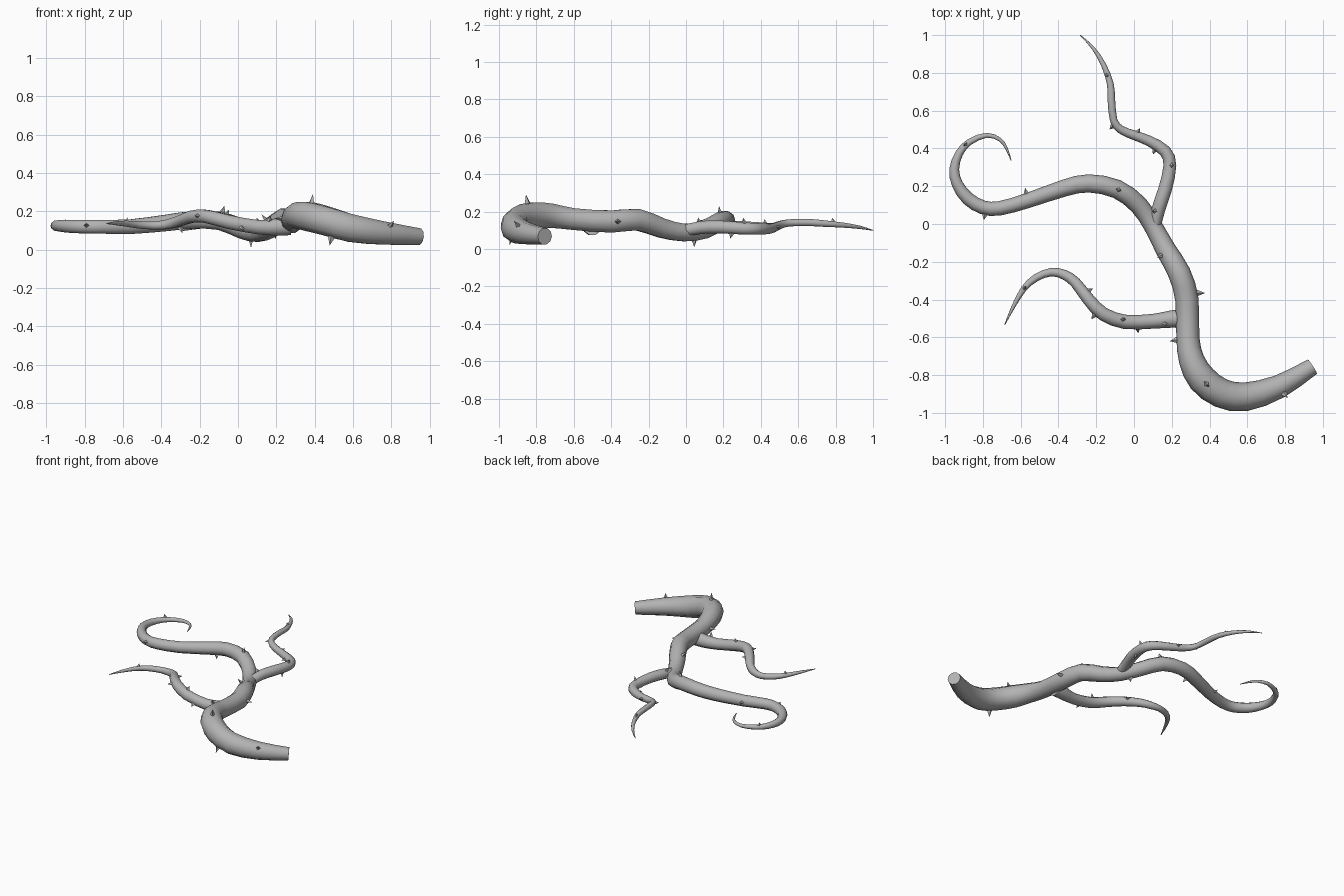
import bpy, bmesh, math
from mathutils import Vector

if "Cube" in bpy.data.objects:
    bpy.data.objects.remove(bpy.data.objects["Cube"])

bark = bpy.data.materials.new("grey bark")
bark.diffuse_color = (0.45, 0.45, 0.45, 1)
bark.use_nodes = True
bark.node_tree.nodes["Principled BSDF"].inputs["Base Color"].default_value = bark.diffuse_color
SIDES = 10


def smooth_path(pts, n=2):
    """Catmull-Rom through (x, y, z, radius) points."""
    p = [Vector(q) for q in pts]
    p = [2 * p[0] - p[1]] + p + [2 * p[-1] - p[-2]]
    out = []
    for i in range(1, len(p) - 2):
        a, b, c, d = p[i - 1:i + 3]
        for k in range(n):
            t = k / n
            out.append(0.5 * (2 * b + (c - a) * t + (2 * a - 5 * b + 4 * c - d) * t * t
                              + (3 * b - a - 3 * c + d) * t ** 3))
    return out + [p[-2]]


def finish(bm, name, smooth):
    bmesh.ops.recalc_face_normals(bm, faces=bm.faces)
    me = bpy.data.meshes.new(name)
    bm.to_mesh(me)
    bm.free()
    me.materials.append(bark)
    ob = bpy.data.objects.new(name, me)
    bpy.context.collection.objects.link(ob)
    if smooth:
        bpy.context.view_layer.objects.active = ob
        ob.select_set(True)
        bpy.ops.object.shade_smooth_by_angle(angle=math.radians(50))
        ob.select_set(False)


def tangent(path, i):
    a, b = path[max(i - 1, 0)], path[min(i + 1, len(path) - 1)]
    return (b.xyz - a.xyz).normalized()


def tube(name, path):
    bm = bmesh.new()
    rings = []
    for i, q in enumerate(path):
        t = tangent(path, i)
        u = t.cross(Vector((0, 0, 1))).normalized()
        v = u.cross(t)
        r = max(q.w, 0.002)
        rings.append([bm.verts.new(q.xyz + r * (u * math.cos(a) + v * math.sin(a)))
                      for a in (2 * math.pi * k / SIDES for k in range(SIDES))])
    for A, B in zip(rings, rings[1:]):
        for k in range(SIDES):
            j = (k + 1) % SIDES
            bm.faces.new((A[k], A[j], B[j], B[k]))
    bm.faces.new(rings[0])
    bm.faces.new(rings[-1])
    finish(bm, name, True)


def thorns(name, path, spots):
    """Four-sided spikes at the path point nearest (x, y), pointing along a direction."""
    bm = bmesh.new()
    for x, y, dx, dy, dz in spots:
        i = min(range(len(path)), key=lambda k: (path[k].x - x) ** 2 + (path[k].y - y) ** 2)
        t = tangent(path, i)
        # slide along the stem to the exact spot
        c = path[i].xyz + t * (Vector((x, y, path[i].z)) - path[i].xyz).dot(t)
        d = Vector((dx, dy, dz))
        d = (d - t * d.dot(t)).normalized()
        s = d.cross(t)
        r = path[i].w
        w = 0.011 + 0.14 * r
        base = c + d * r * 0.85
        tip = bm.verts.new(c + d * (r + 0.012 + 0.4 * r) - t * 0.006)
        ring = [bm.verts.new(base + o) for o in (t * w, s * w * 0.75, -t * w, -s * w * 0.75)]
        for k in range(4):
            bm.faces.new((ring[k], ring[(k + 1) % 4], tip))
        bm.faces.new(ring)
    finish(bm, name, False)


# main stem, from the thick cut end to the curled tip
main = smooth_path([
    (.945, -.755, .068, .045), (.77, -.86, .085, .062), (.59, -.915, .112, .076),
    (.46, -.895, .15, .078), (.36, -.82, .175, .078), (.305, -.72, .178, .068),
    (.285, -.6, .16, .061), (.28, -.4, .147, .062), (.24, -.26, .157, .06),
    (.165, -.13, .112, .054), (.1, -.01, .088, .049), (.025, .1, .105, .05),
    (-.09, .185, .15, .05), (-.24, .215, .155, .048), (-.37, .19, .14, .045),
    (-.56, .125, .12, .04), (-.71, .083, .12, .038), (-.8, .088, .12, .037),
    (-.88, .135, .122, .035), (-.935, .21, .125, .03), (-.952, .29, .125, .026),
    (-.925, .375, .124, .021), (-.87, .435, .124, .017), (-.78, .47, .125, .013),
    (-.71, .447, .128, .01), (-.675, .4, .13, .007), (-.65, .335, .132, .002)])
tube("main_stem", main)
thorns("main_stem_thorns", main, [
    (.77, -.86, 0, -.8, .7), (.39, -.83, 0, 0, 1), (.51, -.9, 0, -.3, -1),
    (.285, -.61, -1, 0, 0), (.28, -.37, 1, 0, 0), (.18, -.16, -.6, -.4, .8),
    (.07, .04, 0, 0, -1), (-.09, .185, 0, 0, 1), (-.31, .2, 0, -.6, -.8),
    (-.56, .125, 0, 1, .1), (-.78, .085, 0, -1, .2), (-.89, .42, 0, .3, 1)])

# back branch
back = smooth_path([
    (.105, -.04, .092, .03), (.13, .08, .115, .036), (.165, .185, .118, .036),
    (.19, .31, .11, .034), (.165, .385, .108, .032), (.08, .44, .108, .028),
    (0, .47, .115, .025), (-.07, .5, .128, .022), (-.108, .55, .14, .02),
    (-.12, .66, .142, .02), (-.125, .74, .136, .018), (-.16, .84, .128, .014),
    (-.215, .93, .116, .009), (-.285, 1.0, .1, .002)])
tube("back_branch", back)
thorns("back_branch_thorns", back, [
    (.125, .07, -.5, 0, .9), (.19, .31, .3, 0, 1), (.12, .41, -.4, -1, 0),
    (.01, .465, .2, 1, .2), (-.1, .53, -1, -.3, 0), (-.135, .79, -.3, 0, 1),
    (.18, .25, .3, 0, -1)])

# side branch
side = smooth_path([
    (.27, -.5, .125, .052), (.2, -.503, .118, .046), (.1, -.515, .118, .039),
    (-.05, -.518, .145, .038), (-.165, -.475, .174, .036), (-.24, -.4, .172, .033),
    (-.31, -.31, .148, .029), (-.37, -.268, .132, .026), (-.44, -.255, .126, .022),
    (-.52, -.285, .13, .02), (-.585, -.345, .136, .016), (-.64, -.44, .138, .01),
    (-.685, -.535, .136, .002)])
tube("side_branch", side)
thorns("side_branch_thorns", side, [
    (.16, -.51, 0, -.5, 1), (-.07, -.515, 0, .3, 1), (.02, -.515, 0, -1, -.5),
    (-.19, -.46, -.6, -.9, 0), (-.26, -.37, .8, .5, .2), (-.58, -.34, 0, 0, 1)])
